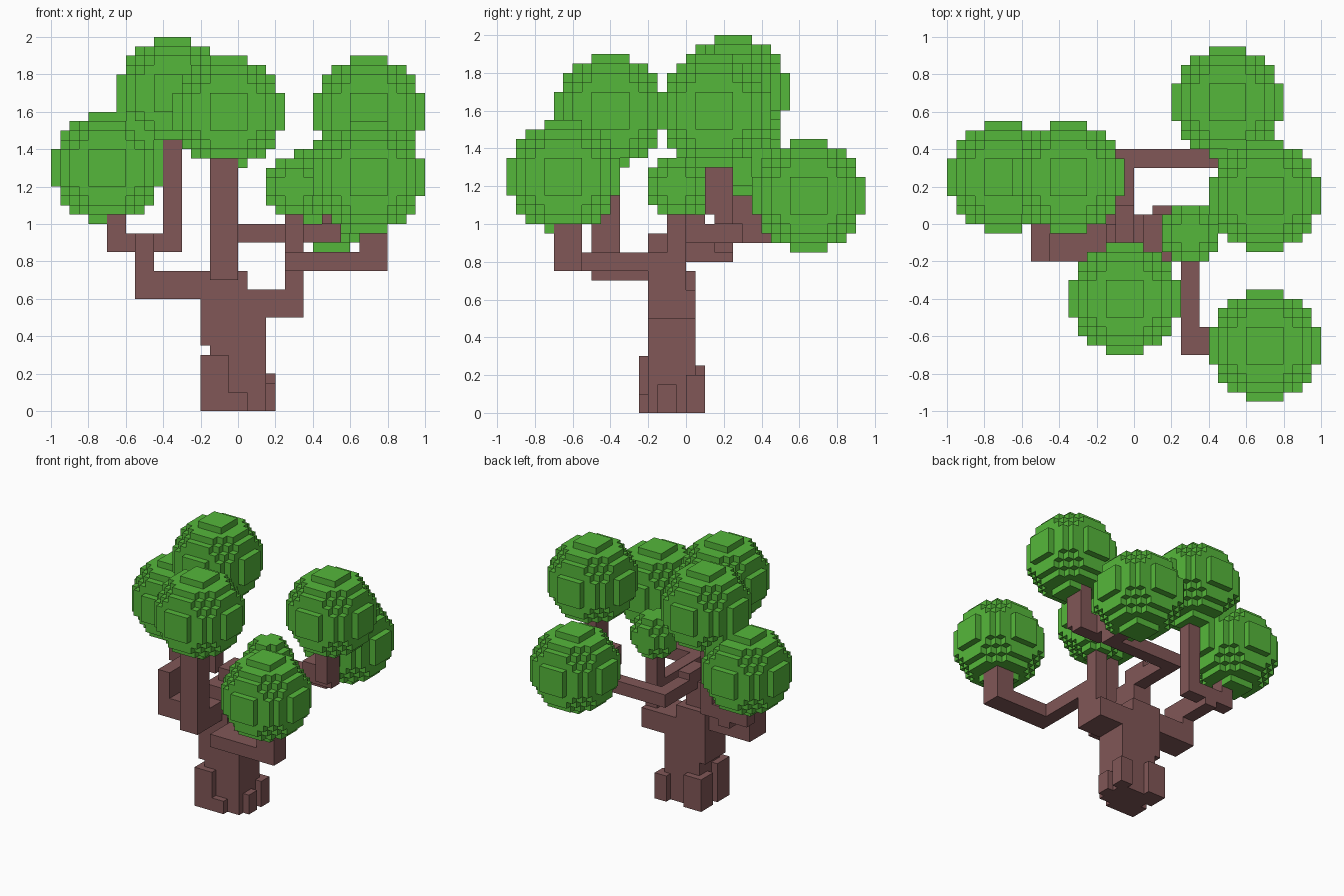
import bpy, bmesh, math
from mathutils import Vector

cube = bpy.data.objects.get("Cube")
if cube:
    bpy.data.objects.remove(cube, do_unlink=True)

V = 0.05  # voxel size


def material(name, rgb):
    m = bpy.data.materials.new(name)
    m.use_nodes = True
    m.diffuse_color = (*rgb, 1)
    bsdf = next(n for n in m.node_tree.nodes if n.type == 'BSDF_PRINCIPLED')
    bsdf.inputs["Base Color"].default_value = (*rgb, 1)
    bsdf.inputs["Roughness"].default_value = 0.9
    return m


leaf = material("leaf green", (0.091, 0.474, 0.043))
bark = material("bark brown", (0.220, 0.095, 0.095))


def skin(name, cells, mat):
    """Build the outer surface of a set of voxel cells, merging flat areas."""
    bm = bmesh.new()
    verts = {}

    def vert(p):
        if p not in verts:
            verts[p] = bm.verts.new([c * V for c in p])
        return verts[p]

    for cell in cells:
        for axis in range(3):
            for side in (0, 1):
                near = list(cell)
                near[axis] += 2 * side - 1
                if tuple(near) in cells:
                    continue
                corners = []
                for a, b in ((0, 0), (1, 0), (1, 1), (0, 1)):
                    p = list(cell)
                    p[axis] += side
                    p[(axis + 1) % 3] += a
                    p[(axis + 2) % 3] += b
                    corners.append(vert(tuple(p)))
                bm.faces.new(corners if side else corners[::-1])
    bmesh.ops.dissolve_limit(bm, angle_limit=math.radians(1),
                             verts=bm.verts[:], edges=bm.edges[:])
    me = bpy.data.meshes.new(name)
    bm.to_mesh(me)
    bm.free()
    me.materials.append(mat)
    ob = bpy.data.objects.new(name, me)
    bpy.context.collection.objects.link(ob)
    return ob


def ball(name, centre, radius):
    """Voxel sphere; radius counted in voxels."""
    c = [round(v / V) for v in centre]
    r = range(-radius, radius)
    cells = {(c[0] + x, c[1] + y, c[2] + z) for x in r for y in r for z in r
             if Vector((x + .5, y + .5, z + .5)).length < radius}
    return skin(name, cells, leaf)


def blocks(name, boxes):
    """Union of boxes given as (x0, x1, y0, y1, z0, z1)."""
    cells = set()
    for box in boxes:
        x0, x1, y0, y1, z0, z1 = [round(v / V) for v in box]
        cells |= {(x, y, z) for x in range(x0, x1)
                  for y in range(y0, y1) for z in range(z0, z1)}
    return skin(name, cells, bark)


# Trunk with stepped top
blocks("trunk", [
    (-.15, .15, -.20, .05, 0, .35),
    (-.20, .15, -.20, .05, .35, .65),
    (-.20, .05, -.20, .05, .65, .75),
    (-.15, 0, -.20, 0, .75, .95),
    (-.10, 0, -.10, .10, .90, 1.05),
])

# Roots around the base
blocks("roots", [
    (-.20, -.05, -.25, -.10, 0, .30),
    (-.05, .05, -.25, -.20, 0, .10),
    (-.20, -.05, -.05, .10, 0, .25),
    (.10, .20, 0, .10, 0, .20),
    (.10, .20, -.15, -.05, 0, .15),
])

# Left limb, running forward to the low front crown and up to the small crown
blocks("left_branch", [
    (.15, .35, -.20, .05, .50, .65),
    (.25, .35, -.20, 0, .65, .85),
    (.25, .35, -.10, 0, .85, 1.10),
    (.25, .35, -.70, -.20, .75, .85),
    (.25, .80, -.70, -.55, .75, .85),
    (.65, .80, -.70, -.55, .85, 1.05),
])

# Front limb
blocks("front_branch", [
    (-.15, 0, -.50, -.20, .70, .85),
    (-.15, 0, -.50, -.35, .85, 1.40),
])

# Right limb, forking to two crowns
blocks("right_branch", [
    (-.55, -.20, -.20, 0, .60, .75),
    (-.55, -.45, -.20, 0, .75, .95),
    (-.55, -.45, 0, .25, .80, .95),
    (-.70, -.30, .15, .25, .85, .95),
    (-.70, -.60, .15, .25, .95, 1.10),
    (-.40, -.30, .15, .25, .95, 1.50),
])

# Back limb, forking to the back crown and the high left crown
blocks("back_branch", [
    (-.10, 0, 0, .40, .90, 1.00),
    (-.10, .55, .30, .40, .90, 1.00),
    (.45, .55, .25, .40, 1.00, 1.15),
    (.45, .70, .15, .25, 1.00, 1.15),
    (.60, .70, .10, .25, 1.05, 1.40),
    (.45, .55, .35, .60, .90, 1.00),
])

# Leaf crowns
for name, centre, radius in (
    ("low_right_crown", (-.70, .25, 1.30), 6),
    ("top_crown", (-.35, .25, 1.70), 6),
    ("front_crown", (-.05, -.40, 1.60), 6),
    ("high_left_crown", (.70, .15, 1.60), 6),
    ("low_front_crown", (.70, -.65, 1.25), 6),
    ("back_crown", (.50, .65, 1.15), 6),
    ("small_crown", (.30, -.05, 1.20), 3),
):
    ball(name, centre, radius)
